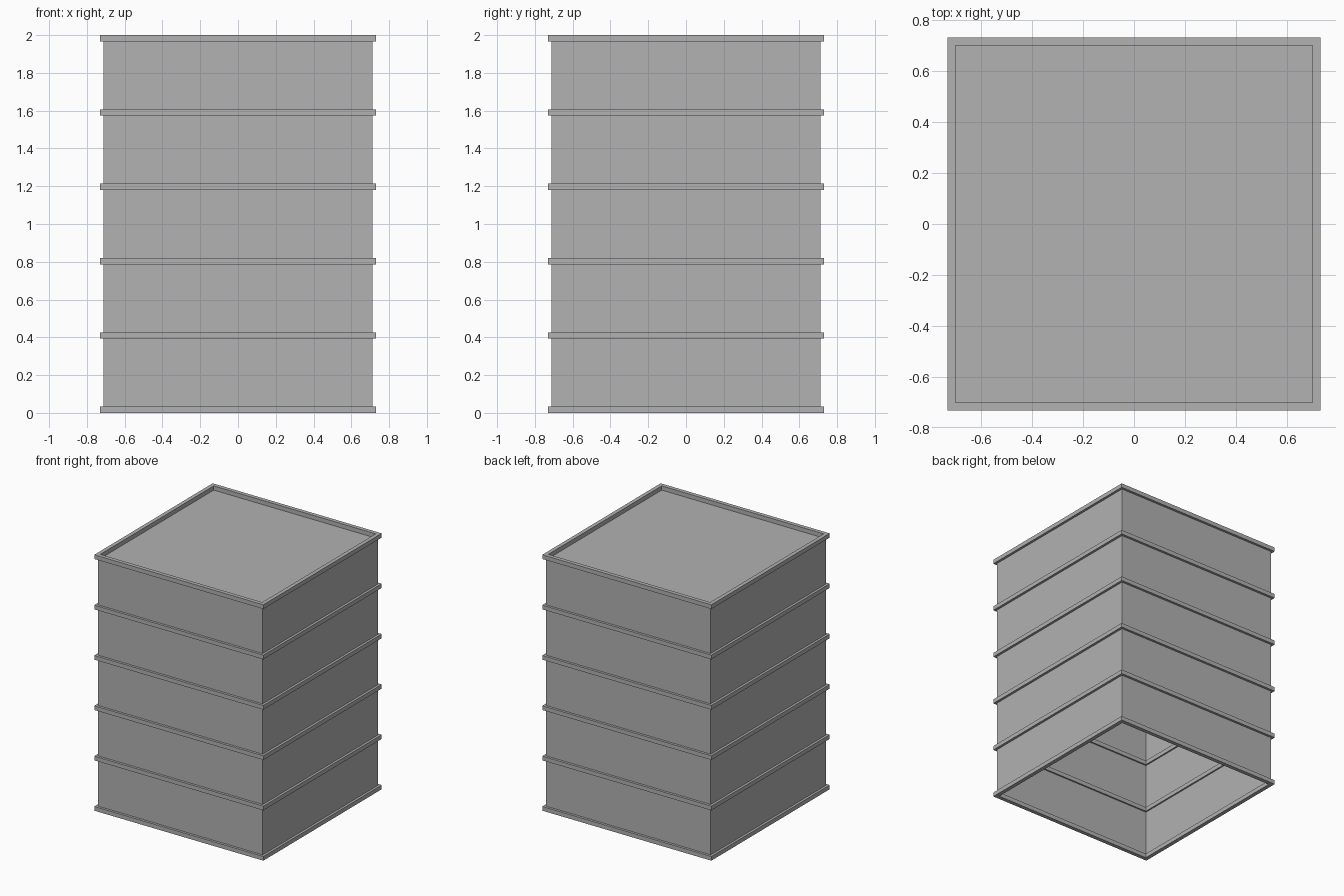
import bpy
import bmesh

cube = bpy.data.objects.get("Cube")
if cube:
    bpy.data.objects.remove(cube, do_unlink=True)

STOREYS = 5
BAND_H = 0.033
PITCH = (2 - BAND_H) / STOREYS
WALL, INNER, OUTER = 0.712, 0.70, 0.731

grey = bpy.data.materials.new("plain_grey")
grey.use_nodes = True
colour = (0.445, 0.445, 0.445, 1)
grey.diffuse_color = colour
grey.node_tree.nodes["Principled BSDF"].inputs["Base Color"].default_value = colour


def square(bm, half, z):
    """Four corner vertices, anticlockwise from above."""
    return [bm.verts.new((x * half, y * half, z))
            for x, y in ((-1, -1), (1, -1), (1, 1), (-1, 1))]


def bridge(bm, lower, upper):
    for i in range(4):
        j = (i + 1) % 4
        bm.faces.new((lower[i], lower[j], upper[j], upper[i]))


def finish(bm, name):
    mesh = bpy.data.meshes.new(name)
    bm.to_mesh(mesh)
    bm.free()
    mesh.materials.append(grey)
    obj = bpy.data.objects.new(name, mesh)
    bpy.context.collection.objects.link(obj)


# Square ledge bands at every floor line; the top one forms the parapet
for n in range(STOREYS + 1):
    z = n * PITCH
    bm = bmesh.new()
    loops = [square(bm, half, height) for half, height in
             ((OUTER, z), (OUTER, z + BAND_H), (INNER, z + BAND_H), (INNER, z))]
    for k in range(4):
        bridge(bm, loops[k], loops[(k + 1) % 4])
    finish(bm, f"ledge_band_{n}")

# Thin storey walls between the bands, hollow inside
for n in range(STOREYS):
    bm = bmesh.new()
    bridge(bm, square(bm, WALL, n * PITCH + BAND_H),
           square(bm, WALL, (n + 1) * PITCH))
    finish(bm, f"storey_wall_{n + 1}")

# Flat roof sunk inside the parapet
bm = bmesh.new()
bm.faces.new(square(bm, INNER, 2 - BAND_H))
finish(bm, "roof")
